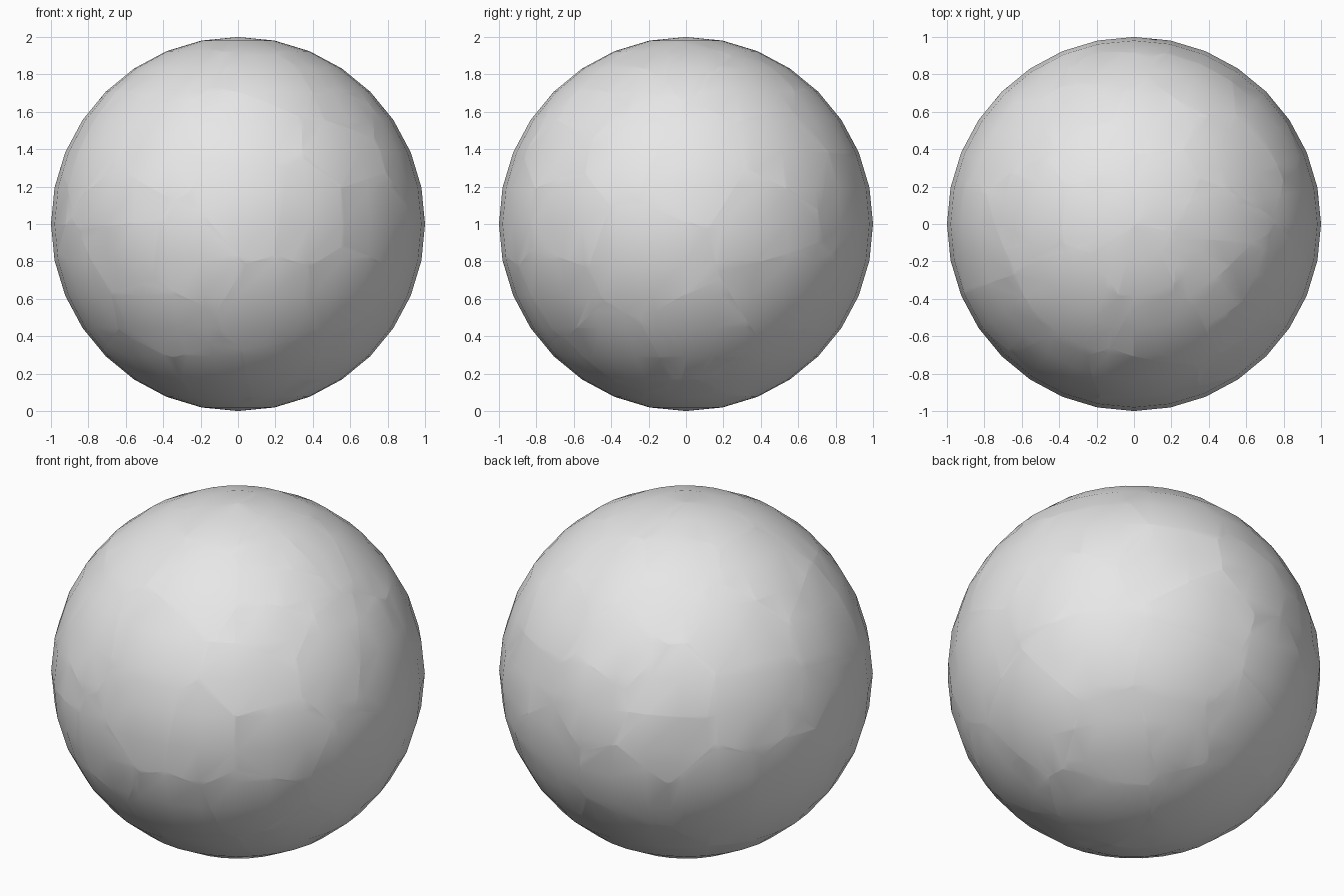
import bpy, bmesh, math
from mathutils import Vector

if "Cube" in bpy.data.objects:
    bpy.data.objects.remove(bpy.data.objects["Cube"])

# Approximate shard centres, as seen on the sphere from several directions:
# (azimuth, elevation) -> (right, up) offsets on the unit disc
SHARDS = {
    (0, 0): [(.06, .10), (.06, .52), (-.27, -.18), (-.47, .38), (-.62, .10), (-.60, -.10),
             (-.42, -.52), (.22, -.45), (.57, -.36), (.40, .05), (.72, .06), (.60, .40),
             (.58, .62), (.20, .78), (-.72, .45), (-.85, -.38), (-.15, -.84), (.25, -.80),
             (-.45, -.80)],
    (90, 0): [(0, .30), (-.32, .42), (-.20, -.18), (.50, -.35), (.45, 0), (.58, .38),
              (.10, -.60), (-.40, -.72)],
    (0, 90): [(-.15, .10), (.15, .17), (.04, -.20), (-.30, -.40), (.42, .03), (.40, -.20),
              (.50, -.35), (.52, .35), (.06, .58), (-.22, .40), (-.25, .65), (-.58, .13),
              (.33, .77)],
    (215, 25): [(.27, .25), (-.33, .13), (-.11, -.10), (.37, -.18), (-.13, -.37), (-.52, -.18),
                (.17, -.63), (-.35, -.61), (-.76, -.37), (.78, .25), (.83, -.13), (.61, -.53),
                (-.86, -.04)],
    (140, -28): [(.33, -.02), (.25, -.37), (.54, -.31), (-.09, -.45), (-.13, -.75), (.30, -.70)],
}


def sphere_point(az, el, u, v):
    a, e = math.radians(az), math.radians(el)
    toward = Vector((math.sin(a) * math.cos(e), -math.cos(a) * math.cos(e), math.sin(e)))
    right = Vector((math.cos(a), math.sin(a), 0))
    up = toward.cross(right)
    w = math.sqrt(max(0.0, 1 - u * u - v * v))
    return (right * u + up * v + toward * w).normalized()


# Seeds: one hidden core plus a shell of surface shards
seeds = [Vector((0, 0, 0))]
for (az, el), spots in SHARDS.items():
    for u, v in spots:
        p = sphere_point(az, el, u, v) * 0.8
        if all((p - q).length > 0.1 for q in seeds):
            seeds.append(p)

grey = bpy.data.materials.new("plain grey")
grey.diffuse_color = (0.8, 0.8, 0.8, 1)
grey.use_nodes = True
grey.node_tree.nodes["Principled BSDF"].inputs["Base Color"].default_value = grey.diffuse_color

# Whole ball that every shard is cut from
ball = bmesh.new()
bmesh.ops.create_uvsphere(ball, u_segments=32, v_segments=16, radius=1.0)


def cut_shard(i):
    """Keep the part of the ball that lies closest to seed i."""
    bm = ball.copy()
    seed = seeds[i]
    others = sorted((s for j, s in enumerate(seeds) if j != i), key=lambda s: (s - seed).length)
    for other in others:
        mid, normal = (seed + other) / 2, (other - seed).normalized()
        if not any((v.co - mid).dot(normal) > 1e-5 for v in bm.verts):
            continue
        cut = bmesh.ops.bisect_plane(bm, geom=bm.verts[:] + bm.edges[:] + bm.faces[:],
                                     dist=1e-6, plane_co=mid, plane_no=normal, clear_outer=True)
        rim = [g for g in cut["geom_cut"] if isinstance(g, bmesh.types.BMEdge) and g.is_boundary]
        if len(rim) > 2:
            bmesh.ops.edgeloop_fill(bm, edges=rim)
    bmesh.ops.recalc_face_normals(bm, faces=bm.faces[:])
    return bm


for i in range(len(seeds)):
    bm = cut_shard(i)
    if not bm.faces:
        bm.free()
        continue
    # Smooth outer skin, sharp broken edges
    for f in bm.faces:
        f.smooth = True
    for e in bm.edges:
        e.smooth = len(e.link_faces) == 2 and e.calc_face_angle(0) < math.radians(30)
    name = "core" if i == 0 else f"shard_{i:02d}"
    mesh = bpy.data.meshes.new(name)
    bm.to_mesh(mesh)
    bm.free()
    mesh.materials.append(grey)
    obj = bpy.data.objects.new(name, mesh)
    obj.location = (0, 0, 1)
    bpy.context.scene.collection.objects.link(obj)
ball.free()
